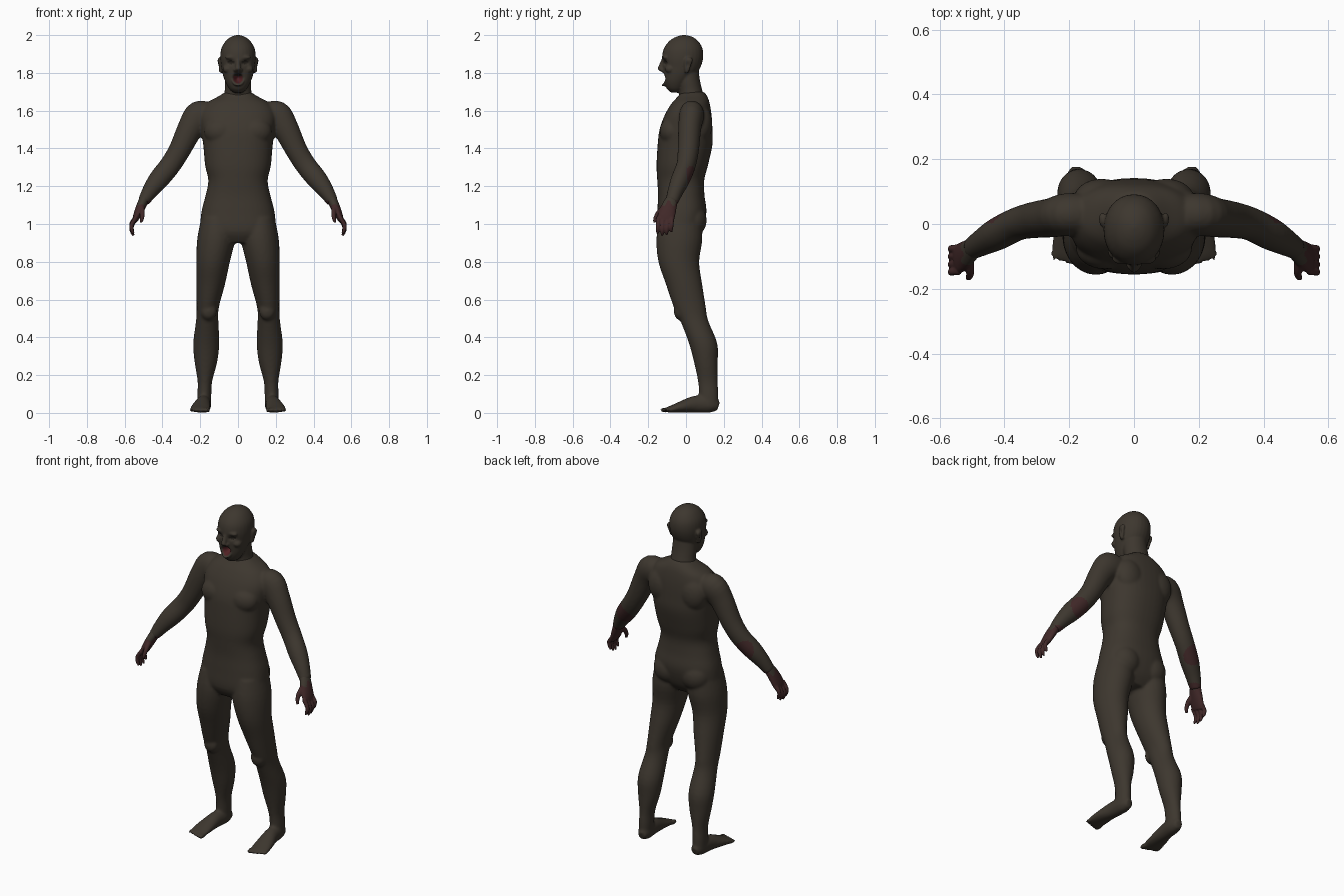
import bpy, bmesh, math
from mathutils import Vector, Matrix


def material(name, rgb):
    m = bpy.data.materials.new(name)
    m.diffuse_color = (*rgb, 1)
    return m


SKIN = material("dull_brown_skin", (0.047, 0.038, 0.028))
BLOOD = material("dried_red", (0.052, 0.021, 0.021))
MOUTH = material("mouth_red", (0.085, 0.016, 0.018))
SHADE = material("sunken_dark", (0.02, 0.016, 0.012))


def spline(rows, steps=4):
    """Catmull-Rom interpolation of section rows."""
    out = []
    for i in range(len(rows) - 1):
        p = [rows[max(0, min(len(rows) - 1, i + k))] for k in (-1, 0, 1, 2)]
        for s in range(steps):
            t = s / steps
            out.append([0.5 * (2 * b + (c - a) * t + (2 * a - 5 * b + 4 * c - d) * t * t
                               + (3 * b - a - 3 * c + d) * t ** 3) for a, b, c, d in zip(*p)])
    return out + [list(rows[-1])]


def loft(bm, rows, side=1, flat=False, power=2.0, ref=(0, 1, 0), n=28):
    """Closed tube through rows of (x, y, z, half width, half depth)."""
    rows = spline(rows)
    pts = [Vector((side * r[0], r[1], r[2])) for r in rows]
    rings = []
    for i, r in enumerate(rows):
        t = (pts[min(i + 1, len(pts) - 1)] - pts[max(i - 1, 0)]).normalized()
        if flat:
            u, v = Vector((1, 0, 0)), Vector((0, 1, 0))
        else:
            u = t.cross(Vector(ref)).normalized()
            v = t.cross(u)
        ring = []
        for k in range(n):
            c, s = math.cos(k * math.tau / n), math.sin(k * math.tau / n)
            c = math.copysign(abs(c) ** (2 / power), c)
            s = math.copysign(abs(s) ** (2 / power), s)
            ring.append(bm.verts.new(pts[i] + u * c * max(r[3], .002) + v * s * max(r[4], .002)))
        rings.append(ring)
    faces = [bm.faces.new((a[k], a[(k + 1) % n], b[(k + 1) % n], b[k]))
             for a, b in zip(rings, rings[1:]) for k in range(n)]
    faces += [bm.faces.new(rings[0][::-1]), bm.faces.new(rings[-1])]
    bmesh.ops.recalc_face_normals(bm, faces=faces)


def blob(bm, centre, size):
    bmesh.ops.create_icosphere(bm, subdivisions=3, radius=1,
                               matrix=Matrix.Translation(centre) @ Matrix.Diagonal((*size, 1)))


def fuse(name, bm, voxel, smooth, mats):
    """Blend overlapping parts into one smooth skin."""
    me = bpy.data.meshes.new(name)
    bm.to_mesh(me)
    bm.free()
    ob = bpy.data.objects.new(name, me)
    bpy.context.collection.objects.link(ob)
    rem = ob.modifiers.new("blend", 'REMESH')
    rem.mode, rem.voxel_size = 'VOXEL', voxel
    sm = ob.modifiers.new("soften", 'SMOOTH')
    sm.factor, sm.iterations = 0.5, smooth
    dg = bpy.context.evaluated_depsgraph_get()
    done = bpy.data.meshes.new_from_object(ob.evaluated_get(dg))
    ob.modifiers.clear()
    ob.data = done
    done.materials.clear()
    for m in mats:
        done.materials.append(m)
    for p in done.polygons:
        p.use_smooth = True
        p.material_index = 0
    return ob


def push(ob, centre, size, move):
    """Soft displacement around a point."""
    c = Vector(centre)
    for v in ob.data.vertices:
        d = v.co - c
        q = sum((d[k] / size[k]) ** 2 for k in range(3))
        if q < 6:
            v.co += Vector(move) * math.exp(-q)


def near(p, c, s):
    return sum(((p[k] - c[k]) / s[k]) ** 2 for k in range(3)) < 1


# Body: torso, arms, legs and feet
body = bmesh.new()
loft(body, [(0, -.04, .90, .13, .08), (0, -.035, .96, .195, .118), (0, -.022, 1.06, .194, .13),
            (0, -.025, 1.15, .172, .123), (0, -.028, 1.23, .157, .124), (0, -.02, 1.31, .174, .136),
            (0, -.005, 1.42, .184, .145), (0, 0, 1.5, .195, .14), (0, .012, 1.58, .2, .123),
            (0, .025, 1.64, .165, .1), (0, .035, 1.675, .105, .078), (0, .035, 1.70, .065, .06)],
     flat=True, power=2.35, n=40)
for s in (1, -1):
    # arm
    loft(body, [(.13, .03, 1.585, .05, .06), (.20, .03, 1.575, .08, .066), (.25, .02, 1.51, .069, .061),
                (.31, .012, 1.39, .058, .056), (.36, 0, 1.31, .056, .051), (.42, -.03, 1.235, .054, .05),
                (.465, -.055, 1.175, .043, .042), (.503, -.077, 1.115, .03, .034)], s)
    # chest, shoulder blade and buttock masses
    blob(body, (s * .09, -.075, 1.49), (.09, .065, .075))
    blob(body, (s * .10, .08, 1.53), (.085, .06, .1))
    blob(body, (s * .09, .03, 1.02), (.088, .08, .09))
    # leg
    loft(body, [(.11, -.03, 1.03, .085, .11), (.116, -.035, .92, .1, .122), (.132, -.038, .8, .089, .108),
                (.145, -.01, .68, .076, .096), (.16, .02, .56, .059, .085), (.163, .043, .49, .059, .074),
                (.168, .09, .37, .069, .075), (.17, .105, .27, .06, .063), (.175, .115, .17, .039, .052),
                (.178, .12, .1, .037, .051), (.18, .12, .03, .036, .05)], s, flat=True)
    blob(body, (s * .155, -.03, .54), (.043, .035, .05))
    # foot
    loft(body, [(.175, .172, .035, .022, .025), (.178, .13, .045, .037, .044), (.185, .05, .046, .04, .045),
                (.195, -.02, .033, .05, .031), (.2, -.07, .022, .054, .02), (.204, -.1, .016, .05, .014)],
         s, ref=(0, 0, 1))
    for i in range(5):
        r = .014 - .0013 * i
        blob(body, (s * (.162 + .0215 * i), -.108 + .0055 * i, .015), (r, .03, r))
body_ob = fuse("body", body, .008, 5, [SKIN, BLOOD])
# stains on the back of each forearm
for p in body_ob.data.polygons:
    c = p.center
    if near((abs(c.x), c.y, c.z), (.40, .015, 1.25), (.055, .05, .06)) and p.normal.y > .2:
        p.material_index = 1
    elif abs(c.x) > .45 and c.z < 1.125:
        p.material_index = 1

# Hands with four curled fingers and a thumb
for s, side in ((1, "left"), (-1, "right")):
    hand = bmesh.new()
    loft(hand, [(.490, -.068, 1.145, .027, .029), (.515, -.09, 1.09, .025, .041),
                (.537, -.105, 1.04, .019, .046), (.547, -.112, 1.015, .013, .042)], s)
    for i in range(4):
        y, drop = -.074 - .024 * i, (.015, 0, -.004, .006)[i]
        loft(hand, [(.54, y, 1.035, .012, .012), (.563, y - .002, .99 + drop, .0115, .0115),
                    (.562, y - .004, .963 + drop, .010, .010),
                    (.553, y - .004, .942 + drop, .006, .006)], s, n=12)
    loft(hand, [(.51, -.11, 1.09, .016, .018), (.506, -.145, 1.06, .013, .014),
                (.508, -.162, 1.03, .011, .011), (.514, -.168, 1.008, .007, .007)], s, n=12)
    ob = fuse(side + "_hand", hand, .0045, 3, [SKIN, BLOOD])
    for p in ob.data.polygons:
        p.material_index = int(p.center.z < 1.11 + .015 * math.sin(p.center.y * 120))

# Head: neck, skull, jaw, nose, brows and ears
head = bmesh.new()
loft(head, [(0, .035, 1.64, .085, .07), (0, .025, 1.70, .071, .063), (0, .012, 1.76, .07, .062),
            (0, .005, 1.83, .065, .06)], flat=True)
loft(head, [(0, -.055, 1.695, .022, .022), (0, -.056, 1.715, .046, .045), (0, -.05, 1.75, .066, .066),
            (0, -.035, 1.79, .08, .086), (0, -.023, 1.83, .088, .1), (0, -.018, 1.88, .094, .109),
            (0, -.015, 1.93, .088, .102), (0, -.012, 1.97, .064, .075), (0, -.01, 1.992, .034, .04),
            (0, -.01, 2.001, .004, .004)], flat=True, power=2.1)
loft(head, [(0, -.118, 1.872, .01, .012), (0, -.13, 1.84, .013, .014), (0, -.138, 1.82, .016, .013),
            (0, -.128, 1.808, .012, .01)], flat=True, n=16)
for s in (1, -1):
    blob(head, (s * .035, -.107, 1.882), (.034, .018, .012))
    blob(head, (s * .055, -.085, 1.82), (.026, .026, .022))
    blob(head, (s * .013, -.126, 1.815), (.012, .014, .009))
    loft(head, [(.088, .004, 1.80, .010, .010), (.095, .008, 1.835, .011, .017),
                (.098, .014, 1.868, .011, .022), (.094, .012, 1.882, .006, .012)], s, flat=True, n=16)
# lips around the open mouth
for k in range(16):
    a = k * math.tau / 16
    z = 1.772 + .033 * math.sin(a)
    y = -.112 - .01 * abs(math.sin(a)) + .012 * abs(math.cos(a))
    blob(head, (.027 * math.cos(a), y, z), (.011, .015, .011))
head_ob = fuse("head", head, .0055, 3, [SKIN, MOUTH, SHADE])
push(head_ob, (0, -.115, 1.772), (.02, .04, .026), (0, .05, 0))
for s in (1, -1):
    push(head_ob, (s * .037, -.105, 1.855), (.02, .03, .013), (0, .016, 0))
    push(head_ob, (s * .105, .008, 1.843), (.012, .009, .017), (-s * .008, 0, 0))
for p in head_ob.data.polygons:
    c = p.center
    if near(c, (0, -.09, 1.772), (.026, .05, .033)):
        p.material_index = 1 if c.z < 1.785 else 2
    elif near((abs(c.x), c.y, c.z), (.037, -.1, 1.856), (.019, .05, .009)):
        p.material_index = 2

# Eyes
for s, side in ((1, "left"), (-1, "right")):
    eye = bmesh.new()
    blob(eye, (s * .036, -.09, 1.856), (.014, .012, .009))
    fuse(side + "_eye", eye, .003, 1, [SKIN])
